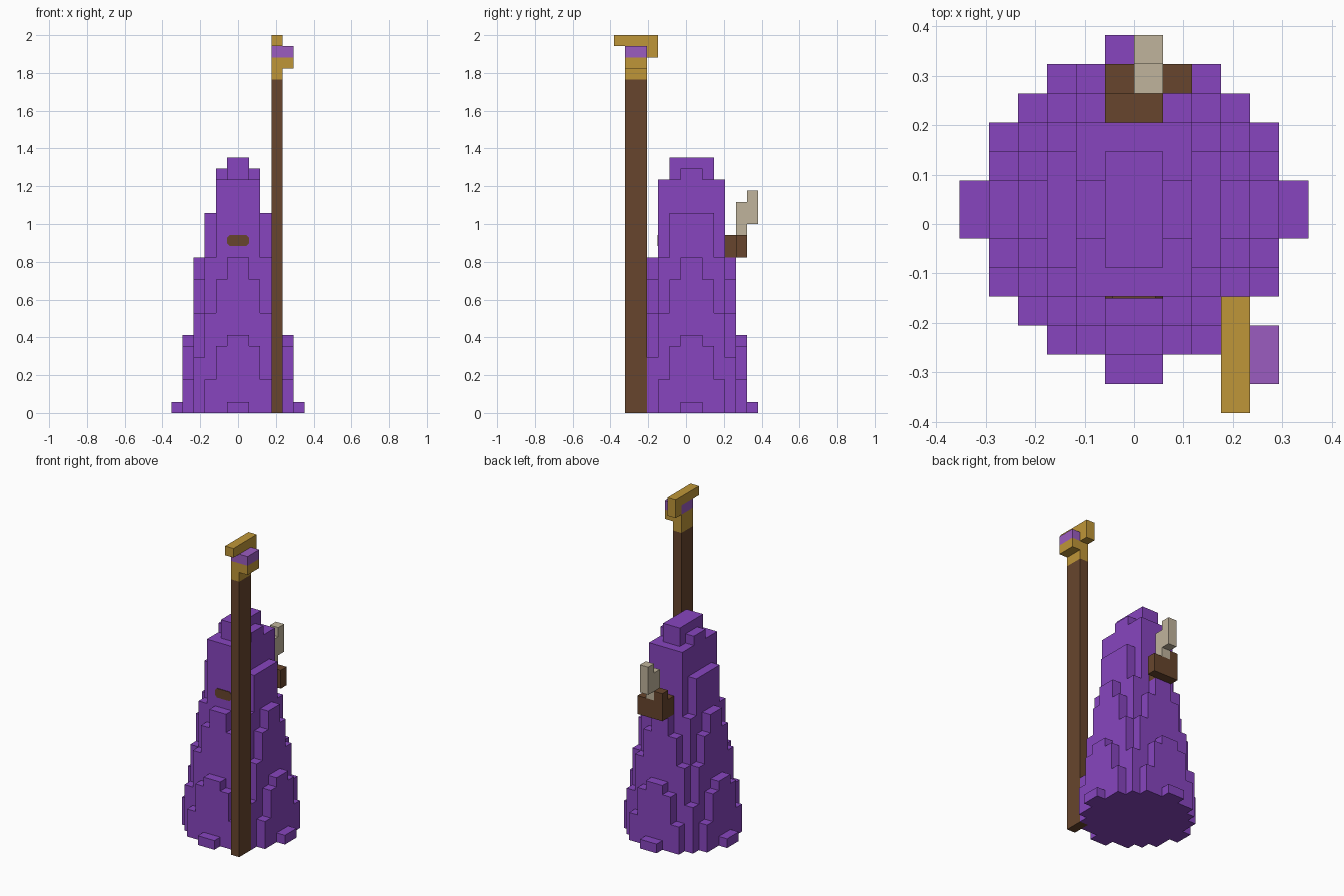
import bpy, bmesh, math
from mathutils import Vector

cube = bpy.data.objects.get("Cube")
if cube:
    bpy.data.objects.remove(cube, do_unlink=True)

U = 2 / 34          # size of one block
SHIFT = U / 2       # the robe sits half a block behind the middle


def material(name, rgb):
    m = bpy.data.materials.new(name)
    m.use_nodes = True
    col = (*rgb, 1)
    m.diffuse_color = col
    bsdf = m.node_tree.nodes["Principled BSDF"]
    bsdf.inputs["Base Color"].default_value = col
    bsdf.inputs["Roughness"].default_value = 0.9
    return m


purple = material("robe purple", (0.242, 0.060, 0.521))
lilac = material("gem lilac", (0.328, 0.107, 0.527))
gold = material("gold", (0.521, 0.305, 0.040))
brown = material("wood brown", (0.136, 0.060, 0.026))
smoke = material("smoke grey", (0.527, 0.456, 0.332))


def box(x0, x1, y0, y1, z0, z1):
    """Set of block cells filling a box."""
    return {(x, y, z) for x in range(x0, x1)
            for y in range(y0, y1) for z in range(z0, z1)}


def finish(name, bm, mat):
    mesh = bpy.data.meshes.new(name)
    bm.to_mesh(mesh)
    bm.free()
    mesh.materials.append(mat)
    obj = bpy.data.objects.new(name, mesh)
    bpy.context.collection.objects.link(obj)
    return obj


def blocks(name, cells, mat):
    """Outer skin of a set of blocks, with flat areas merged."""
    bm = bmesh.new()
    for cell in cells:
        for axis in range(3):
            for sign in (-1, 1):
                near = list(cell)
                near[axis] += sign
                if tuple(near) in cells:
                    continue
                n, s, t = Vector(), Vector(), Vector()
                n[axis] = sign / 2
                s[(axis + 1) % 3] = 0.5
                t[(axis + 2) % 3] = sign / 2
                mid = Vector(cell) + Vector((0.5, 0.5, 0.5)) + n
                ring = (mid - s - t, mid + s - t, mid + s + t, mid - s + t)
                bm.faces.new([bm.verts.new(p * U + Vector((0, SHIFT, 0)))
                              for p in ring])
    bmesh.ops.remove_doubles(bm, verts=bm.verts, dist=U / 50)
    bmesh.ops.dissolve_limit(bm, angle_limit=math.radians(1),
                             verts=bm.verts, edges=bm.edges)
    return finish(name, bm, mat)


# Robe: column heights for one quarter, mirrored to all four
quarter = [
    (23, 22, 18, 14, 7, 1),
    (23, 21, 18, 12, 6),
    (21, 21, 14, 9, 3),
    (14, 12, 9, 5),
    (7, 6, 3),
    (1,),
]
robe = set()
for b, row in enumerate(quarter):
    for a, height in enumerate(row):
        for x in (a, -1 - a):
            for y in (b, -1 - b):
                robe |= box(x, x + 1, y, y + 1, 0, height)
blocks("robe", robe, purple)

# Mouth: thin plate with clipped corners on the front
bm = bmesh.new()
w, h, c = U, U / 2, 0.015
corners = [(w, h - c), (w - c, h), (c - w, h), (-w, h - c),
           (-w, c - h), (c - w, -h), (w - c, -h), (w, c - h)]
face = bm.faces.new([bm.verts.new((x, SHIFT - 3 * U, 15.5 * U + z))
                     for x, z in corners])
out = bmesh.ops.extrude_face_region(bm, geom=[face])
bmesh.ops.translate(bm, vec=(0, -0.004, 0),
                    verts=[v for v in out["geom"]
                           if isinstance(v, bmesh.types.BMVert)])
bmesh.ops.recalc_face_normals(bm, faces=bm.faces)
finish("mouth", bm, brown)

# Pipe bowl and smoke at the back
blocks("pipe_bowl", box(-1, 1, 3, 4, 14, 16) | box(-1, 2, 4, 5, 14, 16)
       | box(-1, 0, 4, 5, 16, 17), brown)
blocks("smoke", box(0, 1, 4, 5, 16, 19) | box(0, 1, 5, 6, 17, 20), smoke)

# Staff: shaft, collar, gem and hooked top
blocks("staff_shaft", box(3, 4, -6, -4, 0, 30), brown)
blocks("staff_collar", box(3, 4, -6, -4, 30, 32)
       | box(4, 5, -6, -4, 31, 32), gold)
blocks("staff_gem", box(3, 5, -6, -4, 32, 33), lilac)
blocks("staff_hook", box(3, 4, -7, -3, 33, 34)
       | box(3, 4, -4, -3, 32, 33), gold)
